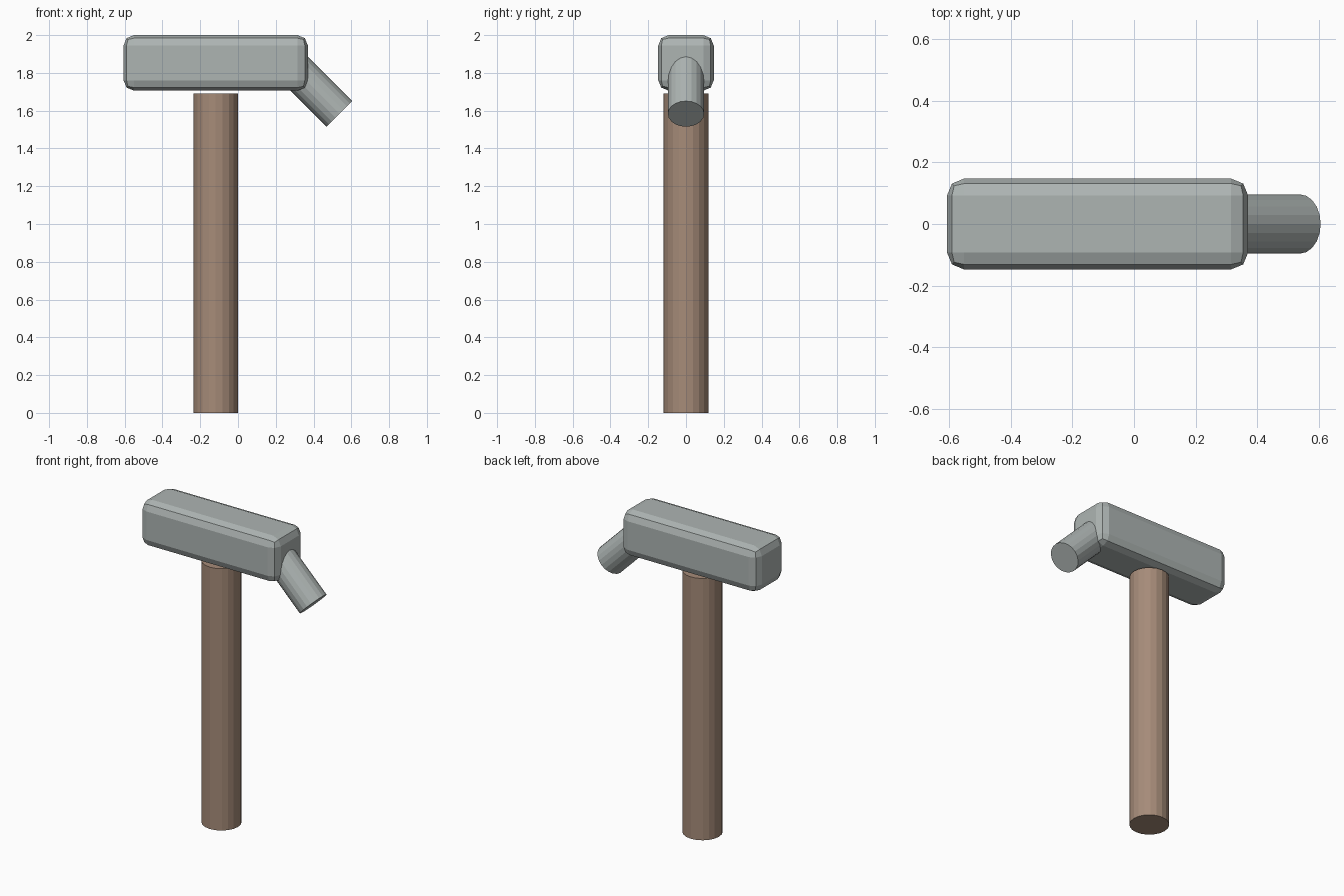
import bpy
from math import radians

cube = bpy.data.objects.get("Cube")
if cube:
    bpy.data.objects.remove(cube, do_unlink=True)


def material(name, rgb):
    mat = bpy.data.materials.new(name)
    mat.use_nodes = True
    mat.diffuse_color = (*rgb, 1)
    mat.node_tree.nodes["Principled BSDF"].inputs["Base Color"].default_value = (*rgb, 1)
    return mat


def finish(name, mat):
    obj = bpy.context.object
    obj.name = obj.data.name = name
    obj.data.materials.append(mat)
    return obj


def rod(name, mat, radius, length, centre, tilt=0):
    bpy.ops.mesh.primitive_cylinder_add(
        vertices=20, radius=radius, depth=length,
        location=centre, rotation=(0, radians(tilt), 0))
    return finish(name, mat)


steel = material("grey_steel", (0.42, 0.46, 0.45))
wood = material("brown_wood", (0.38, 0.26, 0.19))

# Upright handle, stopping just short of the head
rod("handle", wood, 0.118, 1.69, (-0.118, 0, 0.845))

# Block head with rounded edges
bpy.ops.mesh.primitive_cube_add(size=1, location=(-0.118, 0, 1.853))
head = finish("head", steel)
head.scale = (0.976, 0.294, 0.294)
bpy.ops.object.transform_apply(location=False, rotation=False, scale=True)
bevel = head.modifiers.new("rounded_edges", "BEVEL")
bevel.width = 0.055
bevel.segments = 2

# Angled peg leaving the lower end of the head
length, tip_x, tip_z = 0.4, 0.537, 1.583
offset = length / 2 * 0.7071
rod("angled_peg", steel, 0.096, length, (tip_x - offset, 0, tip_z + offset), 135)
